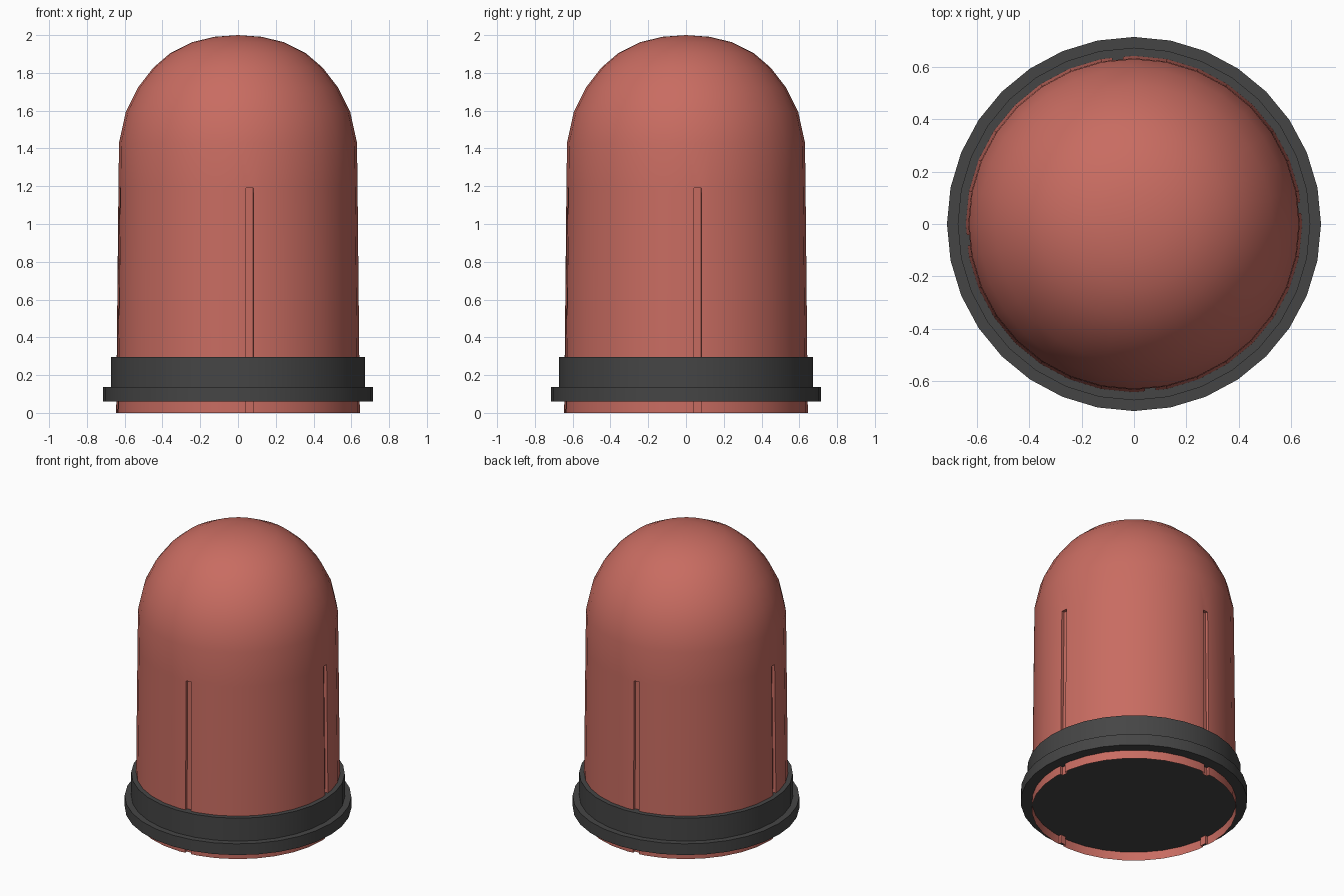
import bpy, bmesh, math
from mathutils import Vector

if "Cube" in bpy.data.objects:
    bpy.data.objects.remove(bpy.data.objects["Cube"])

N = 32  # sides around


def ring_pt(i, r, z):
    a = 2 * math.pi * i / N
    return Vector((r * math.cos(a), r * math.sin(a), z))


def finish(name, bm, color):
    bmesh.ops.remove_doubles(bm, verts=bm.verts, dist=1e-5)
    me = bpy.data.meshes.new(name)
    bm.to_mesh(me)
    bm.free()
    ob = bpy.data.objects.new(name, me)
    bpy.context.collection.objects.link(ob)
    mat = bpy.data.materials.new(name + "_colour")
    mat.diffuse_color = color
    mat.use_nodes = True
    mat.node_tree.nodes["Principled BSDF"].inputs["Base Color"].default_value = mat.diffuse_color
    me.materials.append(mat)
    bpy.ops.object.select_all(action='DESELECT')
    ob.select_set(True)
    bpy.context.view_layer.objects.active = ob
    bpy.ops.object.shade_smooth_by_angle(angle=math.radians(30))
    return ob


def add_face(bm, *pts):
    bm.faces.new([bm.verts.new(p) for p in pts])


def revolve(bm, profile):
    # profile runs bottom to top as (radius, z); zero radius gives fans
    for (r0, z0), (r1, z1) in zip(profile, profile[1:]):
        for i in range(N):
            pts = [ring_pt(i, r0, z0)]
            if r0:
                pts.append(ring_pt(i + 1, r0, z0))
            pts.append(ring_pt(i + 1, r1, z1))
            if r1:
                pts.append(ring_pt(i, r1, z1))
            add_face(bm, *pts)


# Domed lens: open shell with four narrow moulded grooves
bm = bmesh.new()
revolve(bm, [(0.63, 1.43), (0.594, 1.593), (0.53, 1.722), (0.448, 1.828),
             (0.358, 1.905), (0.245, 1.962), (0.125, 1.991), (0, 2.0)])
R0, R1, R2, Z1, Z2 = 0.645, 0.633, 0.63, 1.19, 1.43
DEPTH = 0.02
for i in range(N):
    a, b = ring_pt(i, R0, 0), ring_pt(i + 1, R0, 0)
    c, d = ring_pt(i + 1, R1, Z1), ring_pt(i, R1, Z1)
    e, f = ring_pt(i + 1, R2, Z2), ring_pt(i, R2, Z2)
    if i % (N // 4):
        add_face(bm, a, b, c, d)
        add_face(bm, d, c, e, f)
        continue
    # facet holding a groove: side strips, walls, floor and end cap
    m = math.pi * (2 * i + 1) / N
    inward = Vector((-math.cos(m), -math.sin(m), 0)) * DEPTH
    p, q = a.lerp(b, 0.34), a.lerp(b, 0.66)
    s, t = d.lerp(c, 0.34), d.lerp(c, 0.66)
    pi, qi, si, ti = (v + inward for v in (p, q, s, t))
    add_face(bm, a, p, s, d)
    add_face(bm, q, b, c, t)
    add_face(bm, p, pi, si, s)
    add_face(bm, qi, q, t, ti)
    add_face(bm, pi, qi, ti, si)
    add_face(bm, si, ti, t, s)
    add_face(bm, d, s, t, c, e, f)
finish("domed_lens", bm, (0.58, 0.15, 0.12, 1))

# Dark stepped base collar, closed underneath
bm = bmesh.new()
revolve(bm, [(0, 0.06), (0.714, 0.06), (0.714, 0.138), (0.673, 0.138),
             (0.673, 0.297), (0, 0.297)])
finish("base_collar", bm, (0.06, 0.06, 0.06, 1))
